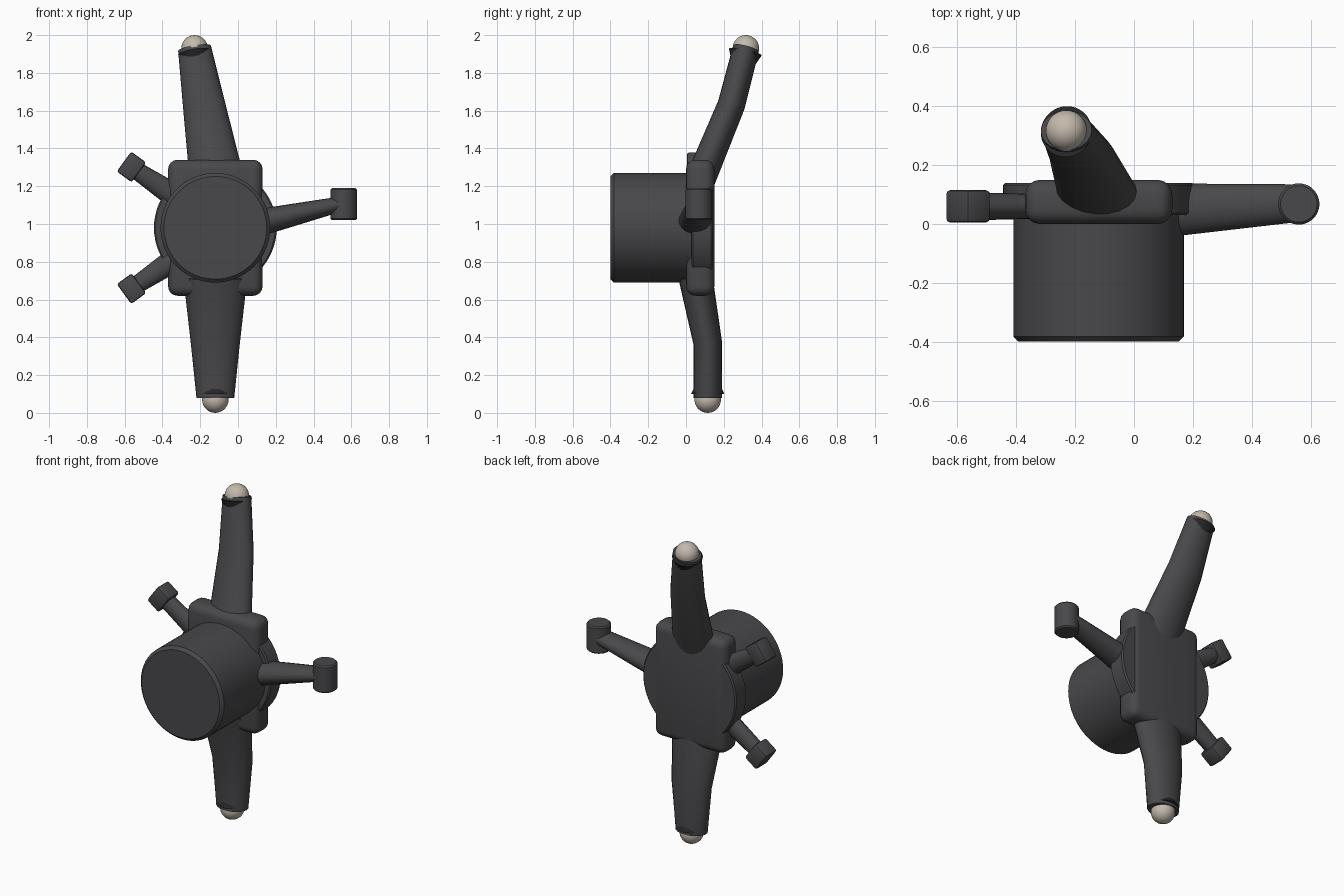
import bpy, bmesh
from math import pi, cos, sin, radians
from mathutils import Vector, Matrix

if "Cube" in bpy.data.objects:
    bpy.data.objects.remove(bpy.data.objects["Cube"])


def material(name, rgb):
    m = bpy.data.materials.new(name)
    m.diffuse_color = (*rgb, 1)
    m.use_nodes = True
    m.node_tree.nodes["Principled BSDF"].inputs["Base Color"].default_value = m.diffuse_color
    return m


IRON = material("cast_iron", (0.065, 0.065, 0.07))
RUBBER = material("rubber", (0.02, 0.02, 0.022))
STEEL = material("ball_steel", (0.55, 0.49, 0.41))


def finish(ob, name, mat, bevel=0, segments=1):
    ob.name = ob.data.name = name
    ob.data.materials.append(mat)
    bpy.ops.object.select_all(action='DESELECT')
    ob.select_set(True)
    bpy.context.view_layer.objects.active = ob
    if bevel:
        mod = ob.modifiers.new("bevel", 'BEVEL')
        mod.width, mod.segments = bevel, segments
        mod.limit_method, mod.angle_limit = 'ANGLE', radians(40)
        bpy.ops.object.modifier_apply(modifier="bevel")
    bpy.ops.object.shade_smooth_by_angle(angle=radians(35))
    return ob


def cone(name, p0, p1, r0, r1, mat=IRON, bevel=0, sides=48):
    a, b = Vector(p0), Vector(p1)
    bpy.ops.mesh.primitive_cone_add(
        vertices=sides, radius1=r0, radius2=r1, depth=(b - a).length,
        location=(a + b) / 2, rotation=(b - a).to_track_quat('Z', 'Y').to_euler())
    return finish(bpy.context.object, name, mat, bevel)


def box(name, centre, size, angle=0, bevel=0.02, segments=1):
    bpy.ops.mesh.primitive_cube_add(size=1, location=centre, rotation=(0, angle, 0))
    ob = bpy.context.object
    ob.scale = size
    bpy.ops.object.transform_apply(location=False, rotation=False, scale=True)
    return finish(ob, name, IRON, bevel, segments)


def loft(name, stations, sides=20):
    """Elliptical arm; station = (centre, half width across, half depth in y)."""
    pts = [Vector(s[0]) for s in stations]
    bm = bmesh.new()
    rings = []
    for i, (_, hw, hd) in enumerate(stations):
        t = Vector()
        if i > 0:
            t += (pts[i] - pts[i - 1]).normalized()
        if i < len(pts) - 1:
            t += (pts[i + 1] - pts[i]).normalized()
        t.normalize()
        depth = Vector((0, 1, 0))
        depth = (depth - t * depth.dot(t)).normalized()
        width = depth.cross(t)
        rings.append([bm.verts.new(pts[i] + width * hw * cos(2 * pi * k / sides)
                                   + depth * hd * sin(2 * pi * k / sides))
                      for k in range(sides)])
    for a, b in zip(rings, rings[1:]):
        for k in range(sides):
            n = (k + 1) % sides
            bm.faces.new((a[k], a[n], b[n], b[k]))
    bm.faces.new(rings[0])
    bm.faces.new(rings[-1])
    bmesh.ops.recalc_face_normals(bm, faces=bm.faces)
    me = bpy.data.meshes.new(name)
    bm.to_mesh(me)
    bm.free()
    ob = bpy.data.objects.new(name, me)
    bpy.context.collection.objects.link(ob)
    return finish(ob, name, IRON)


def ball(name, centre):
    bpy.ops.mesh.primitive_uv_sphere_add(segments=32, ring_count=16, radius=0.07,
                                         location=centre)
    finish(bpy.context.object, name, STEEL)


# Hub barrel, flange and central block
CX, CZ = -0.12, 0.98
cone("hub_barrel", (CX, -0.40, CZ), (CX, 0.08, CZ), 0.29, 0.29, bevel=0.018, sides=64)
cone("hub_flange", (CX, 0.03, CZ), (CX, 0.14, CZ), 0.325, 0.325, bevel=0.008, sides=64)
box("knuckle_block", (CX, 0.075, CZ), (0.50, 0.15, 0.72), bevel=0.05, segments=4)

# Upper arm with ball joint
loft("upper_arm", [((-0.11, 0.07, 1.22), 0.145, 0.08),
                   ((-0.18, 0.24, 1.63), 0.112, 0.073),
                   ((-0.23, 0.318, 1.93), 0.088, 0.07)])
cone("upper_ball_boot", (-0.215, 0.295, 1.82), (-0.23, 0.314, 1.91), 0.05, 0.088, RUBBER)
ball("upper_ball", (-0.23, 0.317, 1.93))

# Lower arm with ball joint
loft("lower_arm", [((-0.12, 0.05, 0.72), 0.17, 0.09),
                   ((-0.12, 0.115, 0.37), 0.13, 0.076),
                   ((-0.12, 0.115, 0.08), 0.10, 0.075)])
cone("lower_ball_boot", (-0.12, 0.115, 0.18), (-0.12, 0.115, 0.10), 0.05, 0.088, RUBBER)
ball("lower_ball", (-0.12, 0.115, 0.07))

# Steering arm and its eye
loft("steering_arm", [((0.08, 0.045, 1.0), 0.075, 0.093),
                      ((0.54, 0.07, 1.105), 0.04, 0.065)])
cone("steering_eye", (0.56, 0.068, 1.02), (0.56, 0.068, 1.19), 0.07, 0.07, bevel=0.008)

# Pair of brake mounting ears, mirrored about the hub centre height
for side, label in ((1, "upper"), (-1, "lower")):
    loft(label + "_brake_ear", [((-0.27, 0.06, CZ + side * 0.125), 0.07, 0.04),
                                ((-0.555, 0.06, CZ + side * 0.315), 0.045, 0.048)])
    box(label + "_brake_pad_mount", (-0.564, 0.06, CZ + side * 0.322),
        (0.098, 0.11, 0.13), angle=side * radians(36), bevel=0.012, segments=2)
